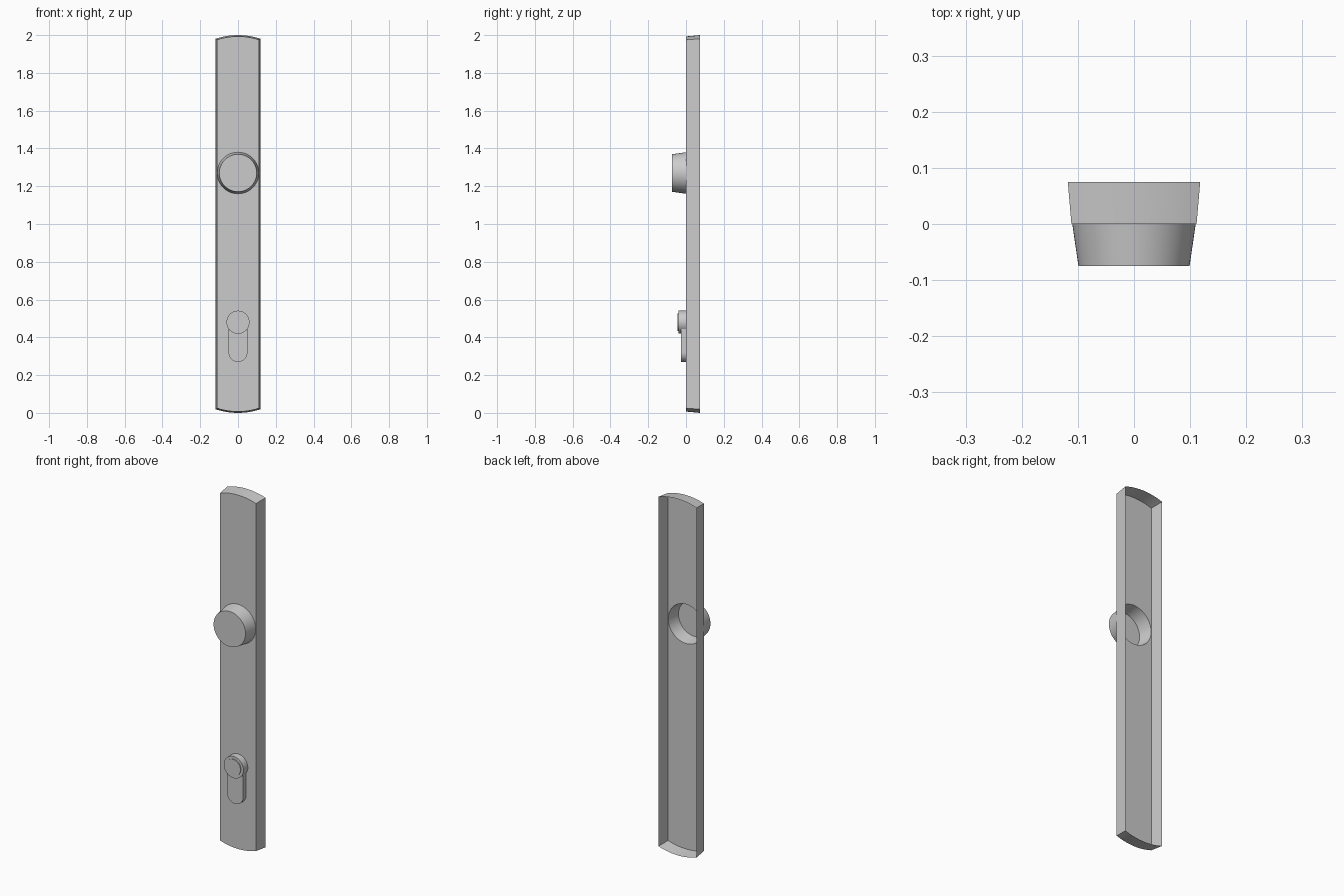
import bpy, bmesh, math

if "Cube" in bpy.data.objects:
    bpy.data.objects.remove(bpy.data.objects["Cube"])


def circle(r, z, n=64):
    return [(r * math.cos(2 * math.pi * i / n), z + r * math.sin(2 * math.pi * i / n)) for i in range(n)]


def loop(bm, pts, y):
    vs = [bm.verts.new((x, y, z)) for x, z in pts]
    es = [bm.edges.new((vs[i], vs[(i + 1) % len(vs)])) for i in range(len(vs))]
    return vs, es


def wall(bm, a, b):
    # front loop a, rear loop b, both anticlockwise seen from the front
    n = len(a)
    for i in range(n):
        j = (i + 1) % n
        bm.faces.new((a[j], a[i], b[i], b[j]))


def finish(bm, name):
    me = bpy.data.meshes.new(name)
    bm.to_mesh(me)
    bm.free()
    ob = bpy.data.objects.new(name, me)
    bpy.context.collection.objects.link(ob)
    bpy.context.view_layer.objects.active = ob
    ob.select_set(True)
    bpy.ops.object.shade_smooth_by_angle(angle=math.radians(30))
    ob.select_set(False)
    return ob


def boss(name, rear, front, y_rear, y_front):
    # tapered or straight stud, capped at the front and open to the rear
    bm = bmesh.new()
    b, _ = loop(bm, rear, y_rear)
    a, _ = loop(bm, front, y_front)
    wall(bm, a, b)
    bm.faces.new(a)
    return finish(bm, name)


def plate_outline(hw, end, sag, n=16):
    # long strip with shallow arched ends, symmetric about z = 1
    arch = [(hw * (1 - 2 * i / n), 1 + end - sag * (1 - 2 * i / n) ** 2) for i in range(n + 1)]
    return arch + [(-x, 2 - z) for x, z in arch]


KNOB_Z, KEY_Z = 1.27, 0.48

# back plate: open-backed tapered shell with a round opening behind the knob
bm = bmesh.new()
front, front_edges = loop(bm, plate_outline(0.1115, 0.993, 0.018), 0)
rear, _ = loop(bm, plate_outline(0.118, 1.0, 0.019), 0.075)
_, hole_edges = loop(bm, circle(0.110, KNOB_Z), 0)
fill = bmesh.ops.triangle_fill(bm, edges=front_edges + hole_edges, use_beauty=True, normal=(0, -1, 0))
for f in [g for g in fill["geom"] if isinstance(g, bmesh.types.BMFace)]:
    f.normal_update()
    if f.normal.y > 0:
        f.normal_flip()
wall(bm, front, rear)
finish(bm, "back_plate")

# hollow knob
boss("knob", circle(0.110, KNOB_Z), circle(0.099, KNOB_Z), 0, -0.075)

# lock cylinder: slot body, round collar and raised face
slot = [(0.05 * math.cos(a), 0.32 + 0.05 * math.sin(a))
        for a in (math.pi + math.pi * i / 24 for i in range(25))]
slot += [(0.05, KEY_Z), (-0.05, KEY_Z)]
boss("lock_body", slot, slot, 0, -0.026)
boss("lock_collar", circle(0.061, KEY_Z, 48), circle(0.061, KEY_Z, 48), 0, -0.039)
boss("lock_face", circle(0.046, KEY_Z, 48), circle(0.046, KEY_Z, 48), -0.039, -0.044)
